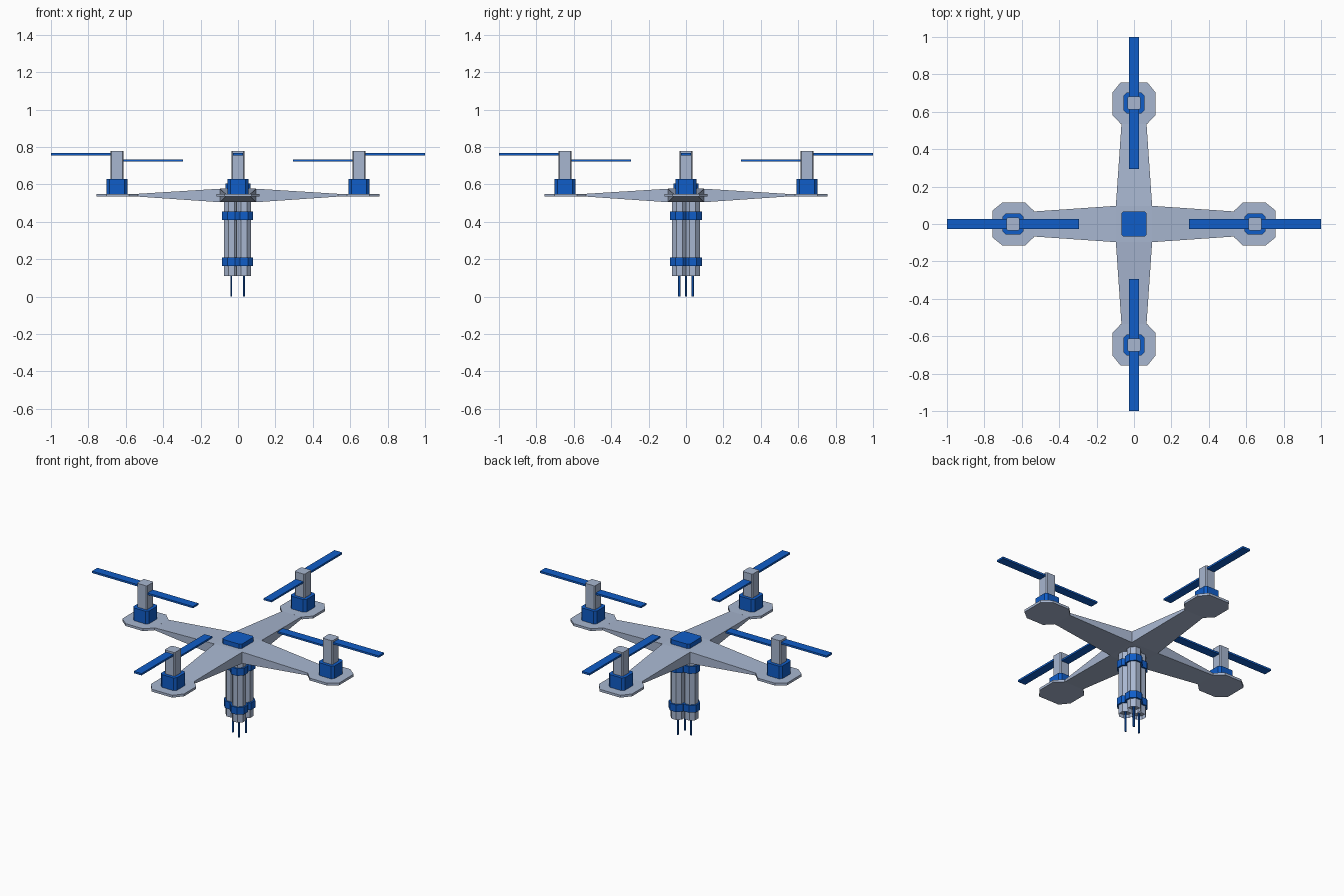
import bpy, bmesh, math
from mathutils import Matrix

if "Cube" in bpy.data.objects:
    bpy.data.objects.remove(bpy.data.objects["Cube"], do_unlink=True)


def material(name, rgb):
    m = bpy.data.materials.new(name)
    m.use_nodes = True
    m.diffuse_color = (*rgb, 1)
    bsdf = next(n for n in m.node_tree.nodes if n.type == 'BSDF_PRINCIPLED')
    bsdf.inputs["Base Color"].default_value = (*rgb, 1)
    return m


GREY = material("pale blue grey", (0.39, 0.47, 0.63))
BLUE = material("strong blue", (0.005, 0.11, 0.58))


def finish(name, bm, mat, turn=0):
    bm.transform(Matrix.Rotation(turn, 4, 'Z'))
    bmesh.ops.recalc_face_normals(bm, faces=bm.faces[:])
    mesh = bpy.data.meshes.new(name)
    bm.to_mesh(mesh)
    bm.free()
    mesh.materials.append(mat)
    ob = bpy.data.objects.new(name, mesh)
    bpy.context.collection.objects.link(ob)
    return ob


def prism(name, outline, z0, z1, mat, turn=0, recess=0):
    """Extrude an outline upward, optionally hollowing its lower end."""
    bm = bmesh.new()
    low = [bm.verts.new((x, y, z0)) for x, y in outline]
    high = [bm.verts.new((x, y, z1)) for x, y in outline]
    bottom = bm.faces.new(low[::-1])
    bm.faces.new(high)
    n = len(outline)
    for i in range(n):
        j = (i + 1) % n
        bm.faces.new((low[i], low[j], high[j], high[i]))
    if recess:
        bmesh.ops.inset_region(bm, faces=[bottom], thickness=recess)
        bmesh.ops.translate(bm, verts=bottom.verts[:], vec=(0, 0, recess * 2))
    return finish(name, bm, mat, turn)


def chamfered(cx, cy, half, cut):
    a, b = half, half - cut
    return [(cx + x, cy + y) for x, y in
            ((a, -b), (a, b), (b, a), (-b, a), (-a, b), (-a, -b), (-b, -a), (b, -a))]


def rect(x0, x1, half):
    return [(x0, -half), (x1, -half), (x1, half), (x0, half)]


def ngon(cx, cy, radius, sides):
    return [(cx + radius * math.cos((i + 0.5) * math.tau / sides),
             cy + radius * math.sin((i + 0.5) * math.tau / sides)) for i in range(sides)]


# Cross frame: flat hub with four tapering arms
bm = bmesh.new()
hub = {}
for z in (0.505, 0.577):
    hub[z] = [bm.verts.new((x, y, z)) for x, y in rect(-0.097, 0.097, 0.097)]
    bm.faces.new(hub[z])
for k in range(4):
    rot = Matrix.Rotation((k - 1) * math.pi / 2, 3, 'Z')
    j = (k + 1) % 4
    inner = [hub[0.505][k], hub[0.505][j], hub[0.577][j], hub[0.577][k]]
    outer = [bm.verts.new(rot @ bm_co) for bm_co in
             (Matrix(((0.55, -0.066, 0.536), (0.55, 0.066, 0.536),
                      (0.55, 0.066, 0.549), (0.55, -0.066, 0.549))))]
    for i in range(4):
        n = (i + 1) % 4
        if i in (0, 2):
            bm.faces.new((inner[i], inner[n], outer[n], outer[i]))
        else:
            bm.faces.new((inner[i], outer[i], outer[n], inner[n]))
    bm.faces.new(outer)
finish("cross_frame", bm, GREY)

# Pad, motor, mast and two-level rotor at the end of each arm
side = [(0.535, 0.07), (0.582, 0.116), (0.702, 0.116), (0.757, 0.072)]
pad = [(x, -y) for x, y in side] + side[::-1]
for k, label in enumerate(("left", "back", "right", "front")):
    turn = k * math.pi / 2
    prism(label + "_pad", pad, 0.535, 0.55, GREY, turn)
    prism(label + "_motor", chamfered(0.647, 0, 0.055, 0.015), 0.55, 0.63, BLUE, turn)
    prism(label + "_mast", chamfered(0.647, 0, 0.035, 0.006), 0.6, 0.78, GREY, turn)
    prism(label + "_outer_blade", rect(0.66, 1.0, 0.027), 0.756, 0.768, BLUE, turn)
    prism(label + "_inner_blade", rect(0.295, 0.635, 0.027), 0.722, 0.733, BLUE, turn)

# Cap on the hub
prism("hub_cap", chamfered(0, 0, 0.068, 0.012), 0.57, 0.605, BLUE)

# Three hanging canisters with clamp bands and pins
for k, (x, y) in enumerate(((-0.036, 0), (0.032, 0.036), (0.032, -0.036))):
    tag = "_" + str(k + 1)
    prism("canister" + tag, ngon(x, y, 0.042, 8), 0.11, 0.51, GREY, recess=0.012)
    for place, z in (("upper", 0.41), ("lower", 0.165)):
        prism(place + "_band" + tag, ngon(x, y, 0.053, 8), z, z + 0.045, BLUE)
    prism("pin" + tag, ngon(x, y, 0.006, 6), 0, 0.14, BLUE)
